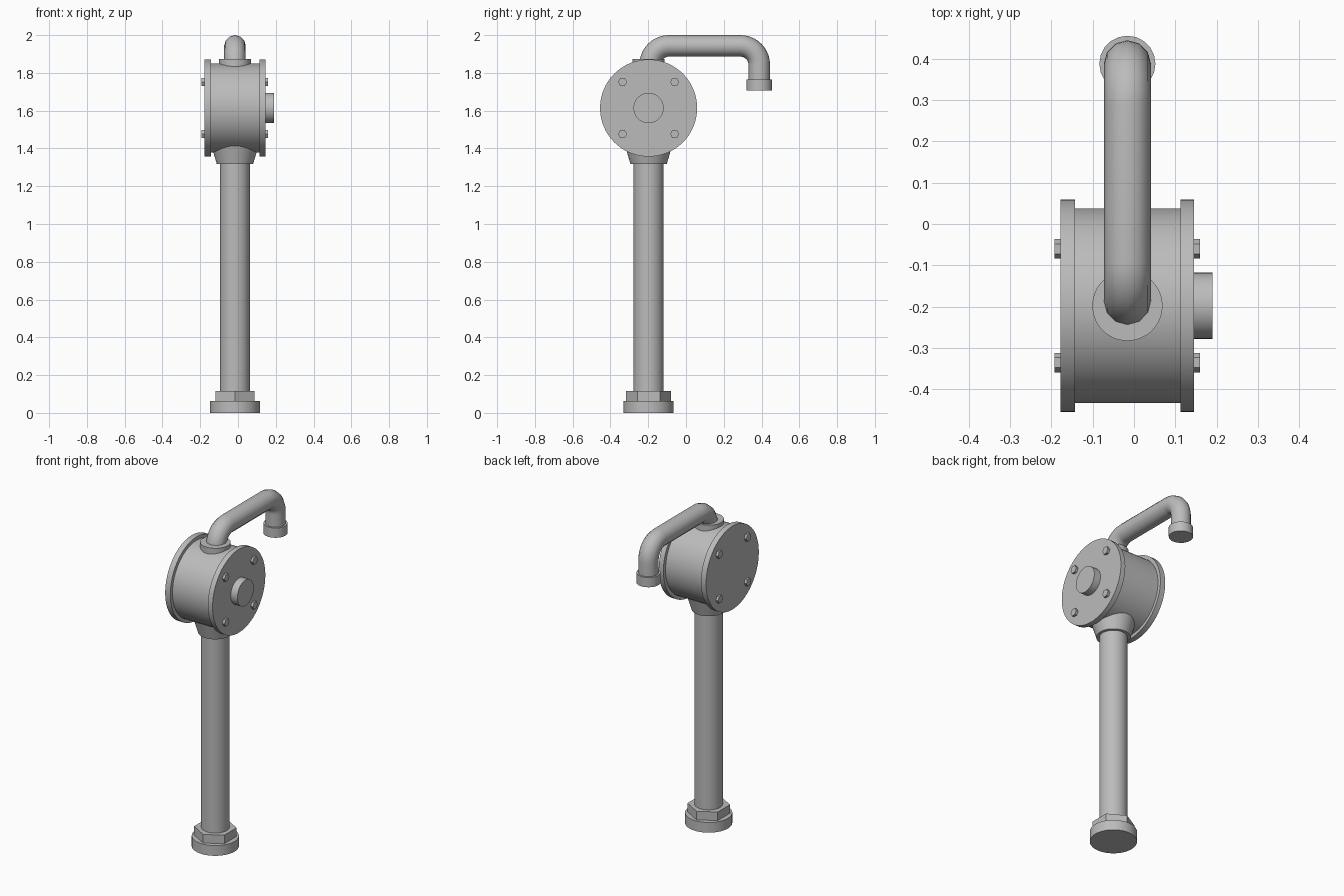
import bpy
from math import pi, sin, cos, radians
from mathutils import Vector

cube = bpy.data.objects.get("Cube")
if cube:
    bpy.data.objects.remove(cube, do_unlink=True)

# Single cast-metal colour
metal = bpy.data.materials.new("grey metal")
metal.use_nodes = True
GREY = (0.5, 0.5, 0.5, 1)
metal.diffuse_color = GREY
metal.node_tree.nodes["Principled BSDF"].inputs["Base Color"].default_value = GREY

CX, CY, CZ = -0.016, -0.198, 1.614   # centre of the drum
SPOUT_Y, NOZZLE_Y, SPOUT_Z = -0.19, 0.388, 1.943


def finish(obj, name, smooth=True):
    obj.name = name
    obj.data.materials.clear()
    obj.data.materials.append(metal)
    if smooth:
        bpy.ops.object.shade_smooth_by_angle(angle=radians(35))
    return obj


def upright(name, z0, z1, r0, r1=None, y=CY, sides=48, turn=0, smooth=True):
    """Cylinder or cone standing along z."""
    bpy.ops.mesh.primitive_cone_add(
        vertices=sides, radius1=r0, radius2=r0 if r1 is None else r1,
        depth=z1 - z0, location=(CX, y, (z0 + z1) / 2), rotation=(0, 0, turn))
    return finish(bpy.context.object, name, smooth)


def sideways(name, x0, x1, r, y=CY, z=CZ, sides=64, turn=0, smooth=True):
    """Cylinder lying along x."""
    bpy.ops.mesh.primitive_cylinder_add(
        vertices=sides, radius=r, depth=x1 - x0,
        location=((x0 + x1) / 2, y, z), rotation=(turn, pi / 2, 0))
    return finish(bpy.context.object, name, smooth)


# Stand: base ring, hexagonal nut, pipe and flared neck
upright("base_ring", 0, 0.063, 0.132)
upright("base_nut", 0.063, 0.116, 0.119, sides=6, smooth=False)
upright("stand_pipe", 0.1, 1.33, 0.079)
upright("flared_neck", 1.317, 1.46, 0.096, 0.138)

# Drum with a flange on each side and a shaft boss on the left
sideways("drum", -0.15, 0.12, 0.236)
sideways("right_flange", -0.178, -0.143, 0.257)
sideways("left_flange", 0.113, 0.145, 0.257)
sideways("shaft_boss", 0.14, 0.19, 0.08, sides=40)

# Four hexagonal bolts on each flange
for side, x0, x1 in (("right", -0.193, -0.17), ("left", 0.14, 0.16)):
    for i in range(4):
        a = pi / 4 + i * pi / 2
        sideways(f"{side}_bolt_{i + 1}", x0, x1, 0.024,
                 CY + 0.195 * cos(a), CZ + 0.195 * sin(a),
                 sides=6, smooth=False)

# Collar and bent spout pipe
upright("spout_collar", 1.78, 1.873, 0.085)
BEND, STEPS = 0.1, 10
path = [Vector((CX, SPOUT_Y, 1.8))]
for y, start in ((SPOUT_Y + BEND, pi), (NOZZLE_Y - BEND, pi / 2)):
    for i in range(STEPS + 1):
        a = start - i / STEPS * pi / 2
        path.append(Vector((CX, y + BEND * cos(a), SPOUT_Z - BEND + BEND * sin(a))))
path.append(Vector((CX, NOZZLE_Y, 1.75)))

curve = bpy.data.curves.new("spout_path", "CURVE")
curve.dimensions = "3D"
curve.bevel_depth = 0.057
curve.bevel_resolution = 4
curve.use_fill_caps = True
line = curve.splines.new("POLY")
line.points.add(len(path) - 1)
for point, co in zip(line.points, path):
    point.co = (*co, 1)
spout = bpy.data.objects.new("spout", curve)
bpy.context.collection.objects.link(spout)
bpy.ops.object.select_all(action="DESELECT")
spout.select_set(True)
bpy.context.view_layer.objects.active = spout
bpy.ops.object.convert(target="MESH")
finish(bpy.context.object, "spout")

# Nozzle ring at the end of the spout
upright("nozzle", 1.706, 1.766, 0.068, y=NOZZLE_Y, sides=20)
